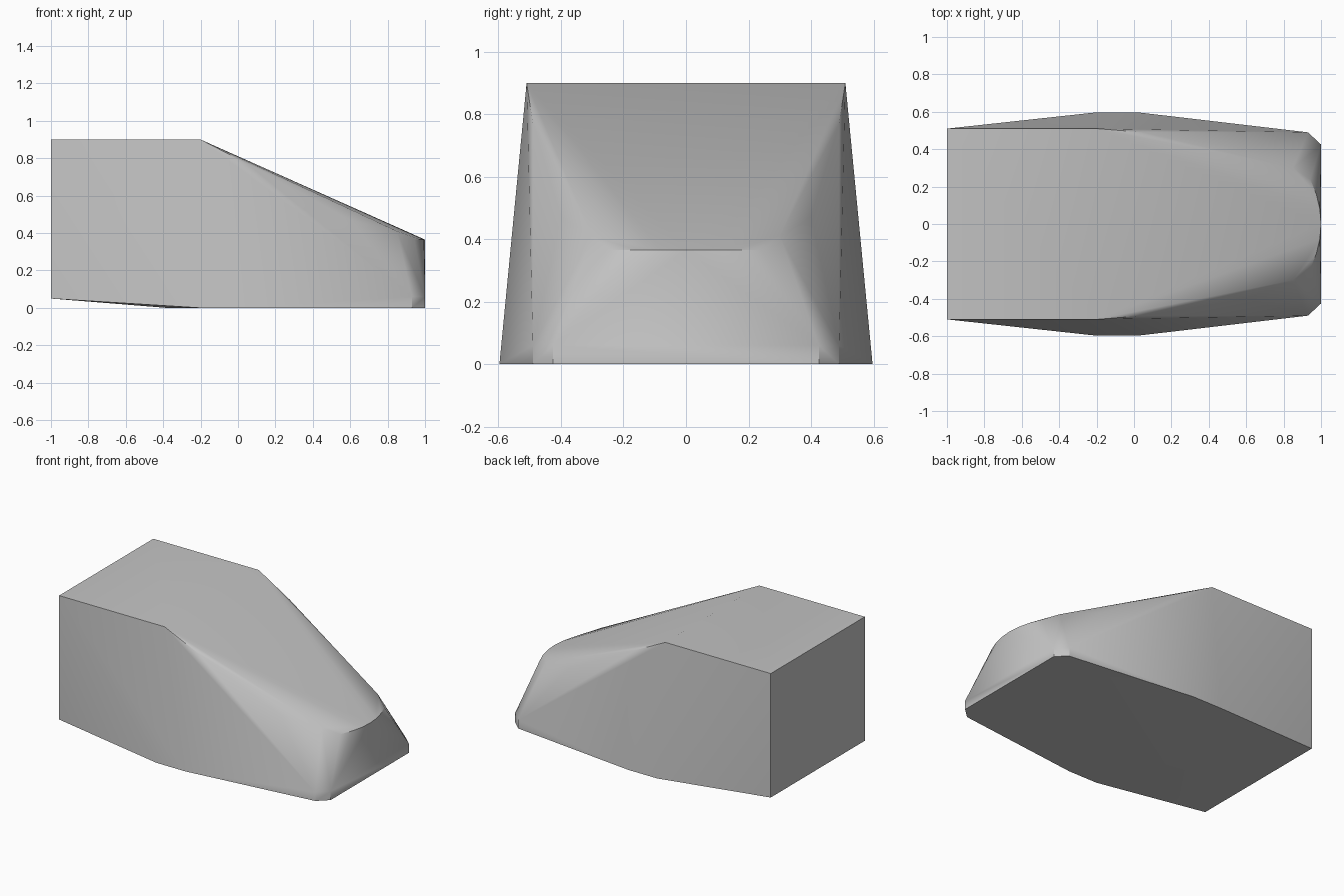
import bpy
import bmesh

cube = bpy.data.objects.get("Cube")
if cube:
    bpy.data.objects.remove(cube, do_unlink=True)

# One plain grey for the whole body
grey = bpy.data.materials.new("mid_grey")
grey.use_nodes = True
colour = (0.55, 0.55, 0.55, 1.0)
grey.diffuse_color = colour
grey.node_tree.nodes["Principled BSDF"].inputs["Base Color"].default_value = colour

# Key points of one side, mirrored across the centre line
tail = [(-1, 0.51, 0.05), (-1, 0.51, 0.9)]
roof = [(-0.2, 0.51, 0.9)]
floor = [(-0.38, 0.35, 0), (-0.2, 0.597, 0), (0.02, 0.597, 0)]
corner = [(x, y, z) for x, y in ((0.93, 0.49), (1, 0.425)) for z in (0, 0.06)]
shoulder = [(0.05, 0.49, 0.77), (0.6, 0.4, 0.47), (0.85, 0.3, 0.41)]
nose_lip = [(1 - y * y, y, 0.365) for y in (0, 0.08, 0.16, 0.24)]

# Wrap the points in a convex shell
bm = bmesh.new()
for x, y, z in tail + roof + floor + corner + shoulder + nose_lip:
    for side in ((1, -1) if y else (1,)):
        bm.verts.new((x, y * side, z))
hull = bmesh.ops.convex_hull(bm, input=bm.verts[:])
loose = {e for e in hull["geom_interior"] + hull["geom_unused"]
         if isinstance(e, bmesh.types.BMVert)}
bmesh.ops.delete(bm, geom=list(loose), context="VERTS")
bmesh.ops.recalc_face_normals(bm, faces=bm.faces[:])

mesh = bpy.data.meshes.new("wedge_body")
bm.to_mesh(mesh)
bm.free()
mesh.materials.append(grey)
body = bpy.data.objects.new("wedge_body", mesh)
bpy.context.collection.objects.link(body)

# Soft shoulders with crisp outer edges
bpy.ops.object.select_all(action="DESELECT")
body.select_set(True)
bpy.context.view_layer.objects.active = body
bpy.ops.object.shade_smooth_by_angle(angle=0.55)
